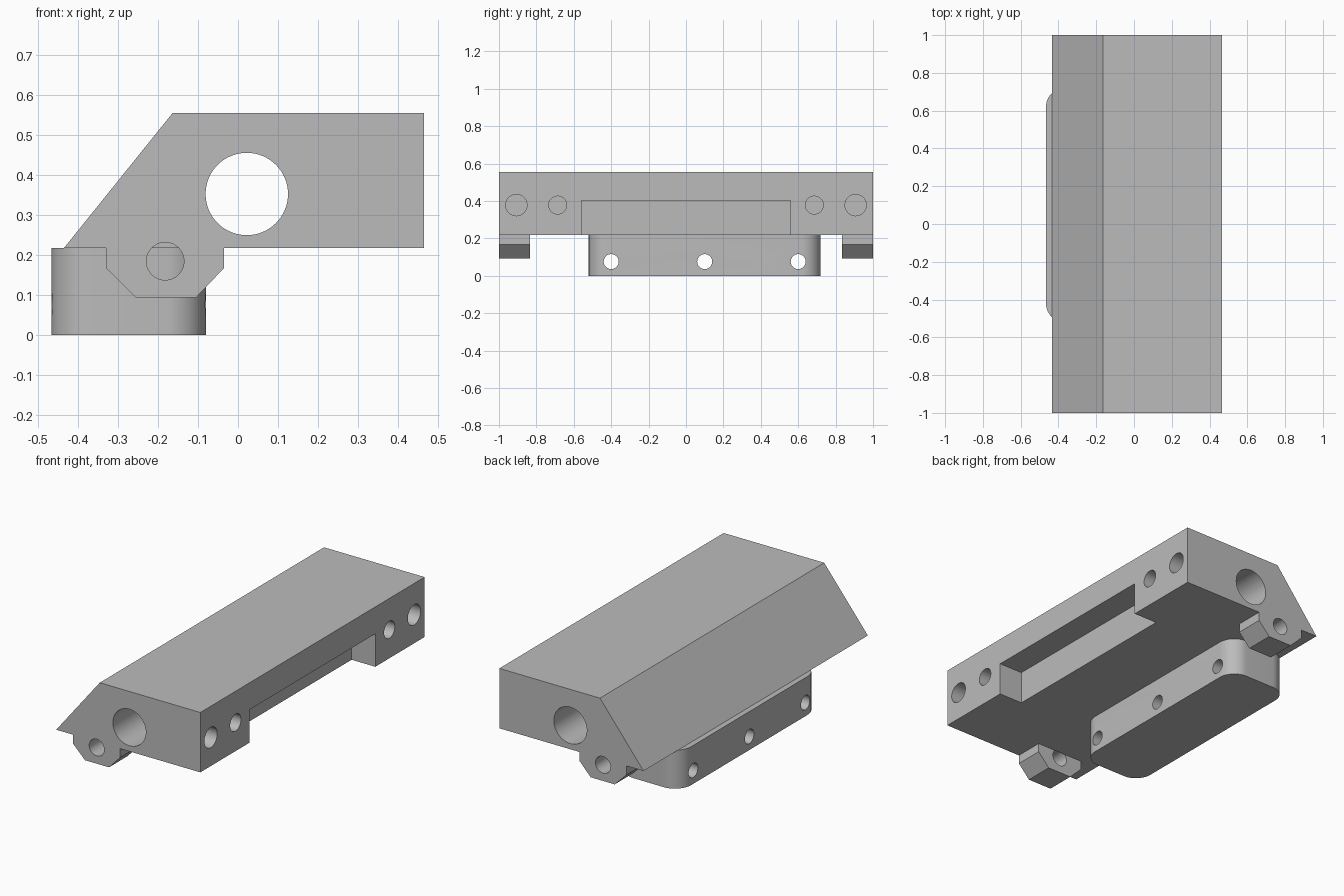
import bpy
import bmesh
from math import pi, cos, sin
from mathutils import Matrix, Vector

if "Cube" in bpy.data.objects:
    bpy.data.objects.remove(bpy.data.objects["Cube"], do_unlink=True)

GREY = (0.5, 0.5, 0.5, 1.0)
grey = bpy.data.materials.new("plain grey")
grey.use_nodes = True
grey.diffuse_color = GREY
grey.node_tree.nodes["Principled BSDF"].inputs["Base Color"].default_value = GREY


def new_object(name, bm):
    bmesh.ops.recalc_face_normals(bm, faces=bm.faces)
    mesh = bpy.data.meshes.new(name)
    bm.to_mesh(mesh)
    bm.free()
    mesh.materials.append(grey)
    obj = bpy.data.objects.new(name, mesh)
    bpy.context.collection.objects.link(obj)
    return obj


def prism(name, points, sweep):
    """Extrude a flat outline along a vector."""
    bm = bmesh.new()
    face = bm.faces.new([bm.verts.new(p) for p in points])
    ext = bmesh.ops.extrude_face_region(bm, geom=[face])
    moved = [v for v in ext["geom"] if isinstance(v, bmesh.types.BMVert)]
    bmesh.ops.translate(bm, verts=moved, vec=sweep)
    return new_object(name, bm)


def box(name, low, high):
    (x0, y0, z0), (x1, y1, z1) = low, high
    base = [(x0, y0, z0), (x1, y0, z0), (x1, y1, z0), (x0, y1, z0)]
    return prism(name, base, (0, 0, z1 - z0))


def rod(name, start, end, radius):
    """Cylinder between two points."""
    a, b = Vector(start), Vector(end)
    turn = (b - a).to_track_quat("Z", "Y").to_matrix().to_4x4()
    bm = bmesh.new()
    bmesh.ops.create_cone(bm, cap_ends=True, segments=64, radius1=radius,
                          radius2=radius, depth=(b - a).length,
                          matrix=Matrix.Translation((a + b) / 2) @ turn)
    return new_object(name, bm)


def cut(target, cutter):
    cutter.hide_render = True
    mod = target.modifiers.new("cut", "BOOLEAN")
    mod.operation = "DIFFERENCE"
    mod.solver = "EXACT"
    mod.object = cutter
    bpy.context.view_layer.objects.active = target
    bpy.ops.object.modifier_apply(modifier=mod.name)
    bpy.data.objects.remove(cutter, do_unlink=True)


# Wedge-nosed body, with the lug outline hanging below it
UNDER = 0.217
profile = [(-0.435, UNDER), (-0.163, 0.555), (0.465, 0.555), (0.465, UNDER),
           (-0.035, UNDER), (-0.035, 0.167), (-0.105, 0.093),
           (-0.255, 0.093), (-0.33, 0.167), (-0.33, UNDER)]
body = prism("body", [(x, -1, z) for x, z in profile], (0, 2, 0))

# Keep the lugs only at the two ends
LUG = 0.835
cut(body, box("lug_gap", (-0.4, -LUG, 0), (0.1, LUG, UNDER)))

# Long bore and side recess
cut(body, rod("bore", (0.022, -1.1, 0.352), (0.022, 1.1, 0.352), 0.103))
cut(body, box("recess", (0.317, -0.56, 0.1), (0.6, 0.56, 0.403)))

# Lug holes and blind side holes, the same at both ends
for side in (-1, 1):
    cut(body, rod("lug_hole", (-0.182, side * 1.1, 0.184),
                  (-0.182, side * LUG, 0.184), 0.047))
    for y, radius in ((0.907, 0.057), (0.686, 0.048)):
        cut(body, rod("side_hole", (0.6, side * y, 0.378),
                      (0.215, side * y, 0.378), radius))

# Rounded mounting block below the body
X0, X1, Y0, Y1, R = -0.466, -0.08, -0.52, 0.72, 0.1
STEPS = 16
corners = [(X1 - R, Y1 - R), (X0 + R, Y1 - R), (X0 + R, Y0 + R), (X1 - R, Y0 + R)]
outline = []
for i, (cx, cy) in enumerate(corners):
    for k in range(STEPS + 1):
        a = (i + k / STEPS) * pi / 2
        outline.append((cx + R * cos(a), cy + R * sin(a), 0))
block = prism("mounting_block", outline, (0, 0, UNDER))
for y in (-0.4, 0.1, 0.6):
    cut(block, rod("block_hole", (-0.6, y, 0.076), (0.1, y, 0.076), 0.04))

# Smooth the round walls, keep the edges sharp
bpy.ops.object.select_all(action="DESELECT")
for obj in (body, block):
    obj.select_set(True)
bpy.context.view_layer.objects.active = body
bpy.ops.object.shade_smooth_by_angle(angle=pi / 6)
